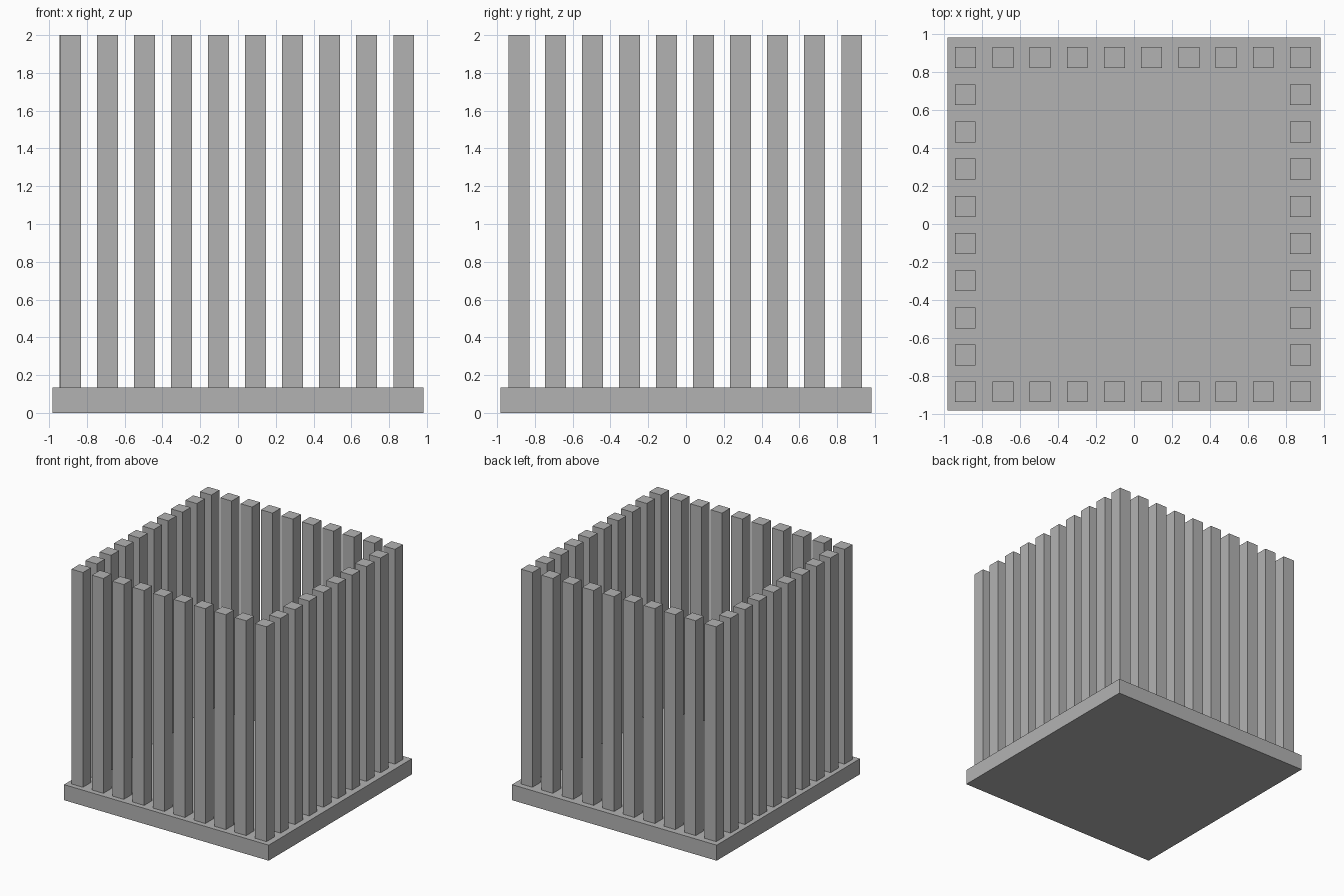
import bpy
import bmesh
from mathutils import Matrix, Vector

default = bpy.data.objects.get("Cube")
if default:
    bpy.data.objects.remove(default, do_unlink=True)

grey = bpy.data.materials.new("plain grey")
grey.use_nodes = True
colour = (0.45, 0.45, 0.45, 1.0)
grey.diffuse_color = colour
grey.node_tree.nodes["Principled BSDF"].inputs["Base Color"].default_value = colour

BASE_HALF, BASE_TOP, TOP = 0.983, 0.135, 2.0
COUNT, PITCH, WIDTH = 10, 0.196, 0.11
FIRST, LAST = -0.887, 0.877


def boxes(name, centres, size, z_low, z_high):
    """One mesh object holding an upright square box at each centre."""
    bm = bmesh.new()
    for x, y in centres:
        place = Matrix.Translation((x, y, (z_low + z_high) / 2))
        scale = Matrix.Diagonal(Vector((size, size, z_high - z_low, 1)))
        bmesh.ops.create_cube(bm, size=1, matrix=place @ scale)
    mesh = bpy.data.meshes.new(name)
    bm.to_mesh(mesh)
    bm.free()
    mesh.materials.append(grey)
    obj = bpy.data.objects.new(name, mesh)
    bpy.context.collection.objects.link(obj)


# Square base slab
boxes("base_plate", [(0, 0)], 2 * BASE_HALF, 0, BASE_TOP)

# Full rows of posts at the front and back, corners included
steps = [FIRST + i * PITCH for i in range(COUNT)]
boxes("front_posts", [(x, -0.884) for x in steps], WIDTH, BASE_TOP, TOP)
boxes("back_posts", [(x, LAST) for x in steps], WIDTH, BASE_TOP, TOP)

# Side rows between the corners
inner = steps[1:-1]
boxes("right_posts", [(-0.889, y) for y in inner], WIDTH, BASE_TOP, TOP)
boxes("left_posts", [(LAST, y) for y in inner], WIDTH, BASE_TOP, TOP)
